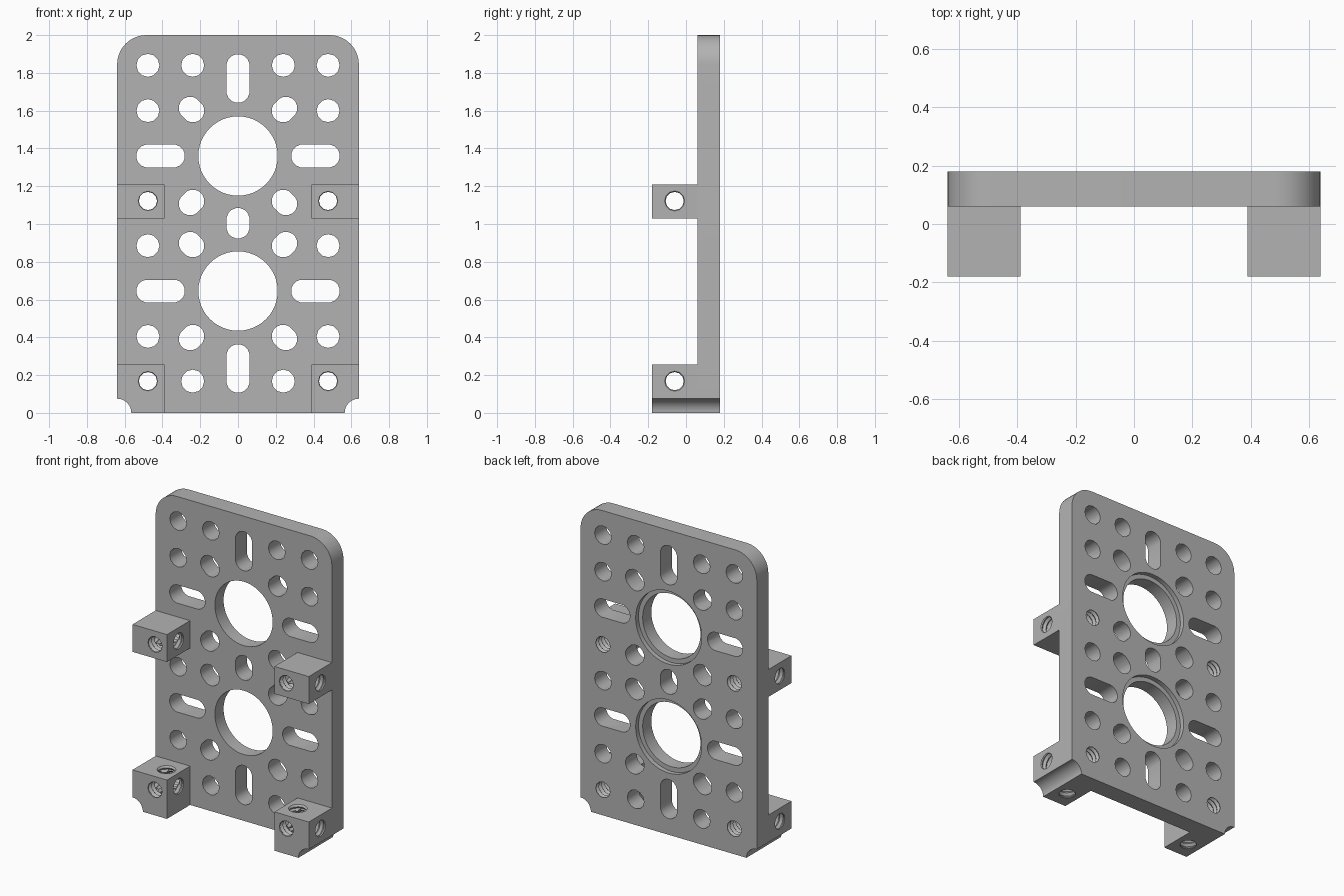
import bpy, bmesh
from math import sin, cos, pi, atan2, radians, hypot
from mathutils import Vector

if "Cube" in bpy.data.objects:
    bpy.data.objects.remove(bpy.data.objects["Cube"])

W, H = 0.64, 2.0                       # half width, height
FRONT, FACE, BACK = -0.18, 0.06, 0.18  # block front, plate front, plate back
COL, PITCH = 0.477, 0.24               # outer hole column, hole spacing
R = 0.061                              # small hole radius
LOW_Z, HIGH_Z = 0.168, 1.122           # threaded hole heights
BORES = (0.645, 1.36)                  # large hole heights
BOLT_Y = -0.06

grey = bpy.data.materials.new("metal_grey")
grey.use_nodes = True
grey.diffuse_color = (0.45, 0.45, 0.45, 1)
grey.node_tree.nodes["Principled BSDF"].inputs["Base Color"].default_value = (0.45, 0.45, 0.45, 1)


def arc(cx, cz, r, start, end, n=10):
    angles = [radians(start + (end - start) * i / n) for i in range(n + 1)]
    return [(cx + r * cos(a), cz + r * sin(a)) for a in angles]


def finish(name, bm):
    bmesh.ops.recalc_face_normals(bm, faces=bm.faces)
    mesh = bpy.data.meshes.new(name)
    bm.to_mesh(mesh)
    bm.free()
    mesh.materials.append(grey)
    obj = bpy.data.objects.new(name, mesh)
    bpy.context.scene.collection.objects.link(obj)
    return obj


def extrude_outline(name, outline, y0, y1):
    bm = bmesh.new()
    face = bm.faces.new([bm.verts.new((x, y0, z)) for x, z in outline])
    new = bmesh.ops.extrude_face_region(bm, geom=[face])["geom"]
    bmesh.ops.translate(bm, vec=(0, y1 - y0, 0),
                        verts=[v for v in new if isinstance(v, bmesh.types.BMVert)])
    return finish(name, bm)


def tube(bm, centre, axis, profile, seg=12, stretch=(0, 0)):
    """Closed tube along an axis; profile is (position, radius), stretch makes a slot."""
    du, dv = stretch
    slotted = hypot(du, dv) > 0
    start = atan2(dv, du) + pi / seg if slotted else 0
    rings = []
    for t, r in profile:
        ring = []
        for i in range(seg):
            a = start + 2 * pi * i / seg
            side = 1 if cos(a) * du + sin(a) * dv > 0 else -1
            uv = [centre[0] + r * cos(a) + side * du, centre[1] + r * sin(a) + side * dv]
            uv.insert(axis, t)
            ring.append(bm.verts.new(uv))
        rings.append(ring)
    for a, b in zip(rings, rings[1:]):
        for i in range(seg):
            j = (i + 1) % seg
            bm.faces.new((a[i], a[j], b[j], b[i]))
    bm.faces.new(rings[0])
    bm.faces.new(rings[-1])


def thread(bm, centre, axis, start, end, ridge=0.015):
    count = int((end - start) / ridge) + 3
    profile = [(start - 0.011 + i * ridge, 0.048 if i % 2 else R) for i in range(count)]
    tube(bm, centre, axis, profile)


def cut(obj, *cutters):
    for cutter in cutters:
        cutter.hide_render = True
        mod = obj.modifiers.new("holes", 'BOOLEAN')
        mod.operation = 'DIFFERENCE'
        mod.solver = 'EXACT'
        mod.object = cutter
    graph = bpy.context.evaluated_depsgraph_get()
    mesh = bpy.data.meshes.new_from_object(obj.evaluated_get(graph))
    obj.modifiers.clear()
    obj.data = mesh
    for cutter in cutters:
        bpy.data.objects.remove(cutter)
    bpy.ops.object.select_all(action='DESELECT')
    bpy.context.view_layer.objects.active = obj
    obj.select_set(True)
    bpy.ops.object.shade_smooth_by_angle(angle=radians(33))


# Plate with rounded top corners and scooped bottom corners
notch = arc(W, 0, 0.075, 180, 90)
half = notch + arc(W - 0.155, H - 0.155, 0.155, 0, 90)
plate = extrude_outline("plate", half + [(-x, z) for x, z in reversed(half)], FACE, BACK)

# Everything drilled through the plate
through = [(FACE - 0.02, R), (BACK + 0.02, R)]
bm = bmesh.new()
for z in BORES:
    # Large bore with a shallow recess at the back
    tube(bm, (0, z), 1, [(FACE - 0.02, 0.21), (BACK - 0.03, 0.21),
                         (BACK - 0.03, 0.24), (BACK + 0.02, 0.24)], 48)
for s in (-1, 1):
    for z in (0.405, 0.885, 1.6, 1.84):
        tube(bm, (s * COL, z), 1, through)
    for z in (LOW_Z, 1.84):
        tube(bm, (s * PITCH, z), 1, through)
    for z in (LOW_Z, HIGH_Z):
        thread(bm, (s * COL, z), 1, FRONT, BACK)
    for z in BORES:
        tube(bm, (s * 0.41, z), 1, through, 16, (0.068, 0))
        for up in (-1, 1):
            # Slightly lengthened diagonal holes around each bore
            tube(bm, (s * 0.246, z + up * 0.246), 1, through, 16, (s * 0.007, up * 0.007))
for z, length in ((0.235, 0.068), (1.004, 0.02), (1.77, 0.068)):
    tube(bm, (0, z), 1, through, 16, (0, length))
cut(plate, finish("plate_cutter", bm))

# Four threaded mounting blocks
for s, side in ((1, "left"), (-1, "right")):
    for level, z, bottom, top in (("lower", LOW_Z, 0, 0.255), ("upper", HIGH_Z, 1.03, 1.21)):
        corner = notch if level == "lower" else [(W, bottom)]
        outline = [(0.39, bottom)] + corner + [(W, top), (0.39, top)]
        block = extrude_outline(f"{level}_{side}_block", [(s * x, v) for x, v in outline], FRONT, FACE)
        ends = sorted((s * 0.39, s * W))
        holes = [((s * COL, z), 1, FRONT, BACK), ((BOLT_Y, z), 0, *ends)]
        if level == "lower":
            holes.append(((s * COL, BOLT_Y), 2, bottom, top))
        cutters = []
        for hole in holes:
            bm = bmesh.new()
            thread(bm, *hole)
            cutters.append(finish("thread_cutter", bm))
        cut(block, *cutters)
